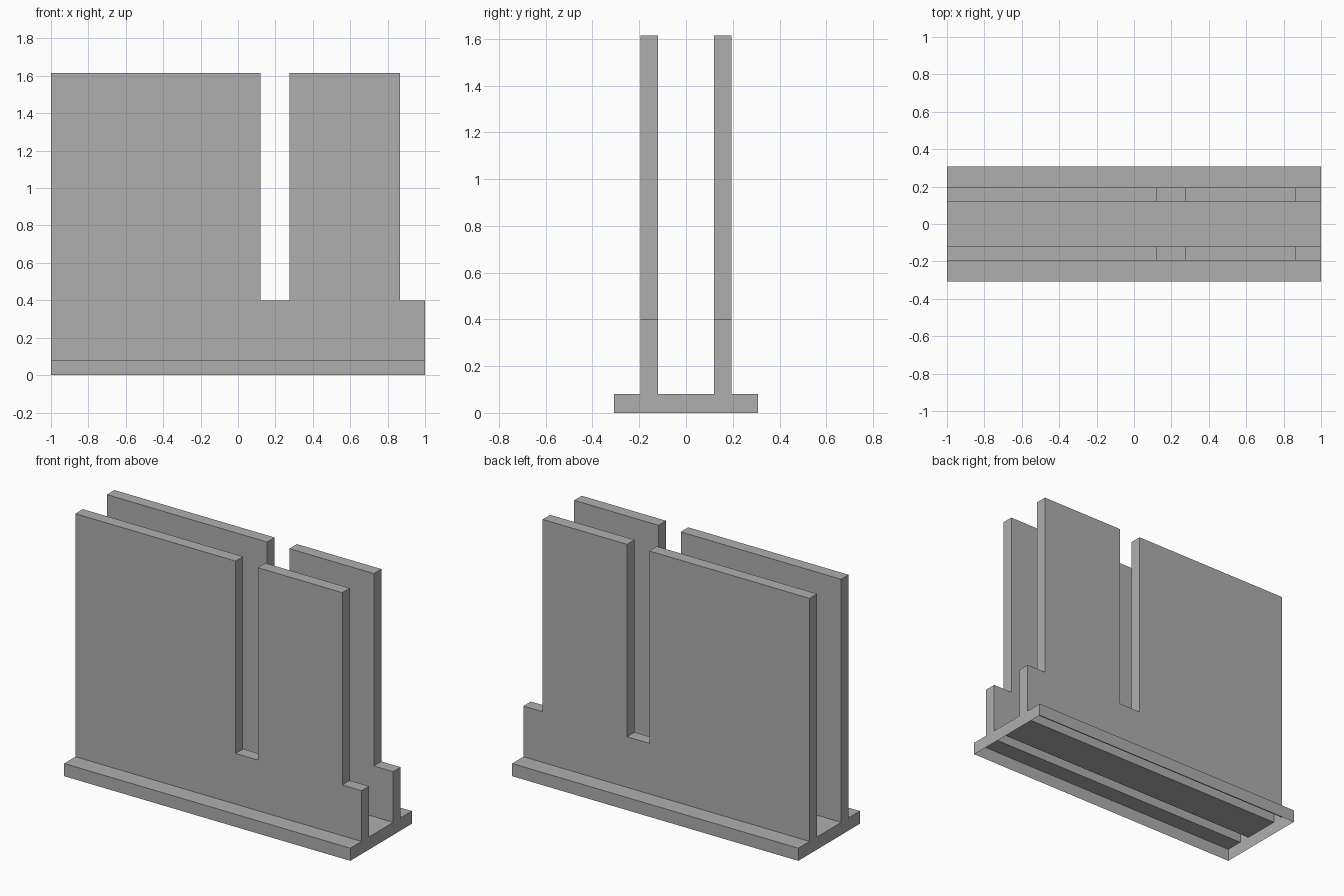
import bpy
import bmesh
from mathutils import Vector

if "Cube" in bpy.data.objects:
    bpy.data.objects.remove(bpy.data.objects["Cube"])

HALF_L, HALF_W = 1.0, 0.307      # base half length and half width
BASE_H, LEDGE, TOP = 0.08, 0.40, 1.615
Y_IN, Y_OUT = 0.12, 0.195        # inner and outer faces of the walls

# Dark grey for every part
grey = bpy.data.materials.new("dark_grey")
grey.diffuse_color = (0.43, 0.43, 0.43, 1)
grey.use_nodes = True
grey.node_tree.nodes["Principled BSDF"].inputs["Base Color"].default_value = grey.diffuse_color


def open_prism(name, outline, sweep, is_open):
    """Sweep an outline into a shell and leave out the faces picked by is_open."""
    bm = bmesh.new()
    face = bm.faces.new([bm.verts.new(p) for p in outline])
    ext = bmesh.ops.extrude_face_region(bm, geom=[face], use_keep_orig=True)
    moved = [g for g in ext["geom"] if isinstance(g, bmesh.types.BMVert)]
    bmesh.ops.translate(bm, verts=moved, vec=Vector(sweep))
    bmesh.ops.recalc_face_normals(bm, faces=bm.faces[:])
    bm.normal_update()
    gaps = [f for f in bm.faces if is_open(f)]
    bmesh.ops.delete(bm, geom=gaps, context='FACES')
    mesh = bpy.data.meshes.new(name)
    bm.to_mesh(mesh)
    bm.free()
    mesh.materials.append(grey)
    obj = bpy.data.objects.new(name, mesh)
    bpy.context.collection.objects.link(obj)
    return obj


def base_open(f):
    # Open underside, plus the two slots leading up into the hollow walls
    in_slot = Y_IN < abs(f.calc_center_median().y) < Y_OUT
    return f.normal.z < -0.5 or (f.normal.z > 0.5 and in_slot)


# Base plate: shallow hollow tray, open below
ys = (-HALF_W, -Y_OUT, -Y_IN, Y_IN, Y_OUT, HALF_W)
section = [(-HALF_L, -HALF_W, 0)] + [(-HALF_L, y, BASE_H) for y in ys]
section.append((-HALF_L, HALF_W, 0))
open_prism("base_plate", section, (2 * HALF_L, 0, 0), base_open)

# Two hollow upright walls with a slot and a stepped end
wall = [(-HALF_L, BASE_H), (HALF_L, BASE_H), (HALF_L, LEDGE), (0.865, LEDGE),
        (0.865, TOP), (0.275, TOP), (0.275, LEDGE), (0.12, LEDGE),
        (0.12, TOP), (-HALF_L, TOP)]
for name, side in (("front_wall", -1), ("back_wall", 1)):
    open_prism(name, [(x, side * Y_IN, z) for x, z in wall],
               (0, side * (Y_OUT - Y_IN), 0), lambda f: f.normal.z < -0.5)
